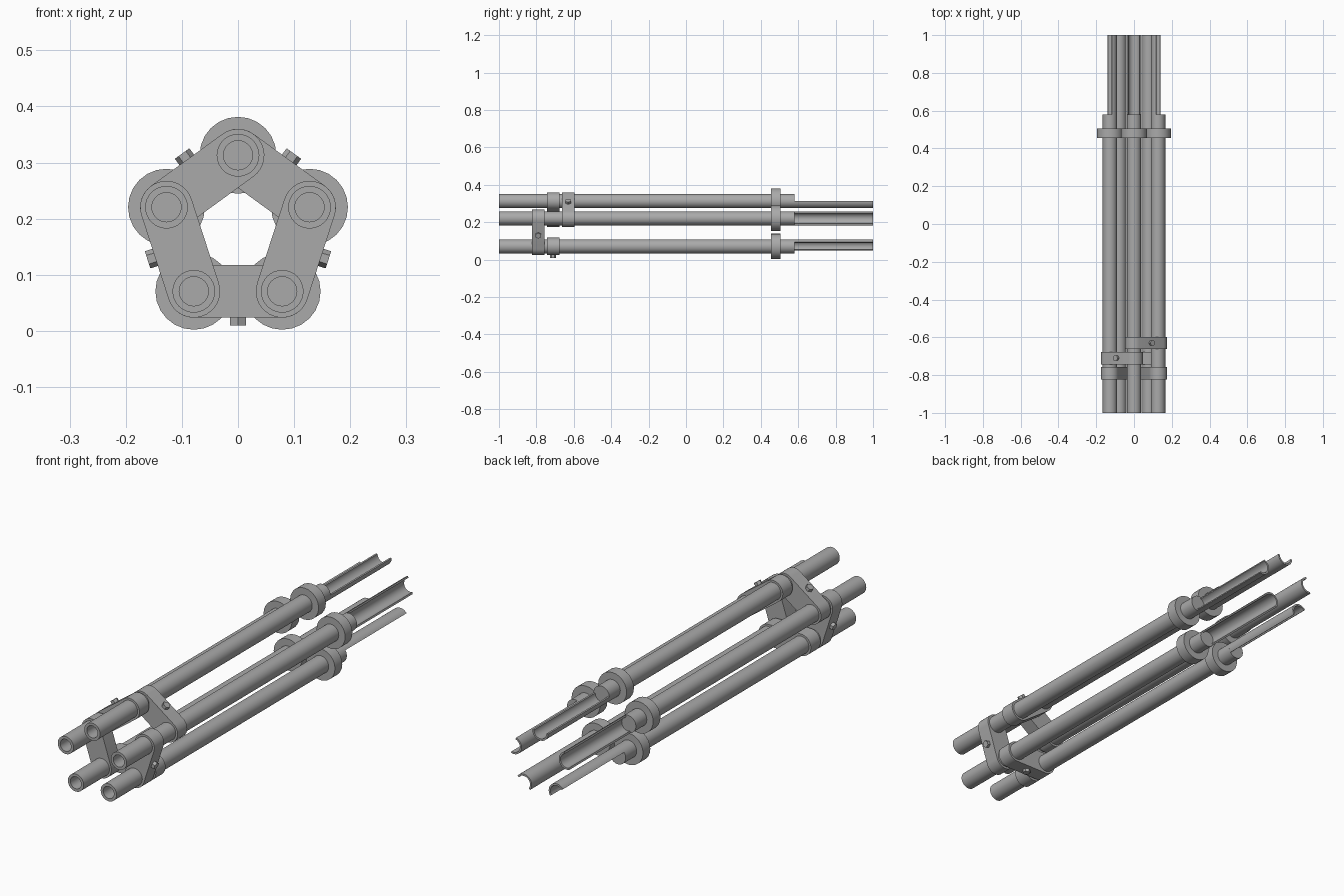
import bpy, bmesh
from math import sin, cos, pi, radians
from mathutils import Vector, Matrix

if "Cube" in bpy.data.objects:
    bpy.data.objects.remove(bpy.data.objects["Cube"])

STEEL = bpy.data.materials.new("grey steel")
STEEL.diffuse_color = (0.4, 0.4, 0.4, 1)
STEEL.use_nodes = True
STEEL.node_tree.nodes["Principled BSDF"].inputs["Base Color"].default_value = STEEL.diffuse_color

CZ, R = 0.179, 0.134                # centre height and radius of the pentagon
TUBE, BORE, COLLAR, CLAMP = 0.038, 0.026, 0.0685, 0.047


def finish(name, bm, smooth=True):
    bmesh.ops.remove_doubles(bm, verts=bm.verts, dist=1e-5)
    bmesh.ops.recalc_face_normals(bm, faces=bm.faces)
    me = bpy.data.meshes.new(name)
    bm.to_mesh(me)
    bm.free()
    me.materials.append(STEEL)
    ob = bpy.data.objects.new(name, me)
    bpy.context.collection.objects.link(ob)
    if smooth:
        bpy.ops.object.select_all(action='DESELECT')
        ob.select_set(True)
        bpy.context.view_layer.objects.active = ob
        bpy.ops.object.shade_smooth_by_angle(angle=radians(30))
    return ob


def lathe(name, profile, centre, sides):
    """Revolve (radius, y) points around the y axis through centre (x, z)."""
    bm = bmesh.new()
    vs = [bm.verts.new((centre[0] + r, y, centre[1])) for r, y in profile]
    es = [bm.edges.new(p) for p in zip(vs, vs[1:])]
    bmesh.ops.spin(bm, geom=vs + es, cent=(centre[0], 0, centre[1]),
                   axis=(0, 1, 0), angle=2 * pi, steps=sides)
    return finish(name, bm)


def extrude(name, outline, y0, y1):
    """Extrude an (x, z) outline along y."""
    bm = bmesh.new()
    face = bm.faces.new([bm.verts.new((x, y0, z)) for x, z in outline])
    out = bmesh.ops.extrude_face_region(bm, geom=[face])
    bmesh.ops.translate(bm, vec=(0, y1 - y0, 0),
                        verts=[v for v in out['geom'] if isinstance(v, bmesh.types.BMVert)])
    return finish(name, bm)


def arc(c, r, a0, a1, n):
    return [(c[0] + r * cos(a0 + (a1 - a0) * i / n),
             c[1] + r * sin(a0 + (a1 - a0) * i / n)) for i in range(n + 1)]


angles = [pi / 2 - k * 2 * pi / 5 for k in range(5)]     # clockwise from the top
centres = [(R * cos(a), CZ + R * sin(a)) for a in angles]

for k, (a, c) in enumerate(zip(angles, centres)):
    # barrel with an open bore at the front
    lathe(f"barrel_{k}", [(0, 0.5), (BORE, 0.5), (BORE, -1), (TUBE, -1),
                          (TUBE, 0.58), (0, 0.58)], c, 32)
    # rear trough: inner half of the tube, open outwards
    extrude(f"trough_{k}", arc(c, TUBE, a + pi / 2, a + 1.5 * pi, 16)
            + arc(c, BORE + 0.004, a + 1.5 * pi, a + pi / 2, 16), 0.58, 1.0)
    # collar
    lathe(f"collar_{k}", [(TUBE, 0.455), (COLLAR, 0.455), (COLLAR, 0.505),
                          (TUBE, 0.505)], c, 24)

# clamps joining neighbouring barrels, each with a hex bolt on the outside
for k, y in enumerate([-0.63, -0.79, -0.71, -0.79, -0.71]):
    c0, c1 = centres[k], centres[(k + 1) % 5]
    out = angles[k] - pi / 5
    outline = (arc(c0, CLAMP, out, out + pi, 16)
               + arc(c1, CLAMP, out + pi, out + 2 * pi, 16))
    extrude(f"clamp_{k}", outline, y - 0.033, y + 0.033)
    d = Vector((cos(out), 0, sin(out)))
    mid = Vector(((c0[0] + c1[0]) / 2, y, (c0[1] + c1[1]) / 2))
    bm = bmesh.new()
    bmesh.ops.create_cone(bm, cap_ends=True, segments=6, radius1=0.016, radius2=0.016,
                          depth=0.03, matrix=Matrix.Translation(mid + d * (CLAMP - 0.001))
                          @ d.to_track_quat('Z', 'Y').to_matrix().to_4x4())
    finish(f"bolt_{k}", bm, smooth=False)
